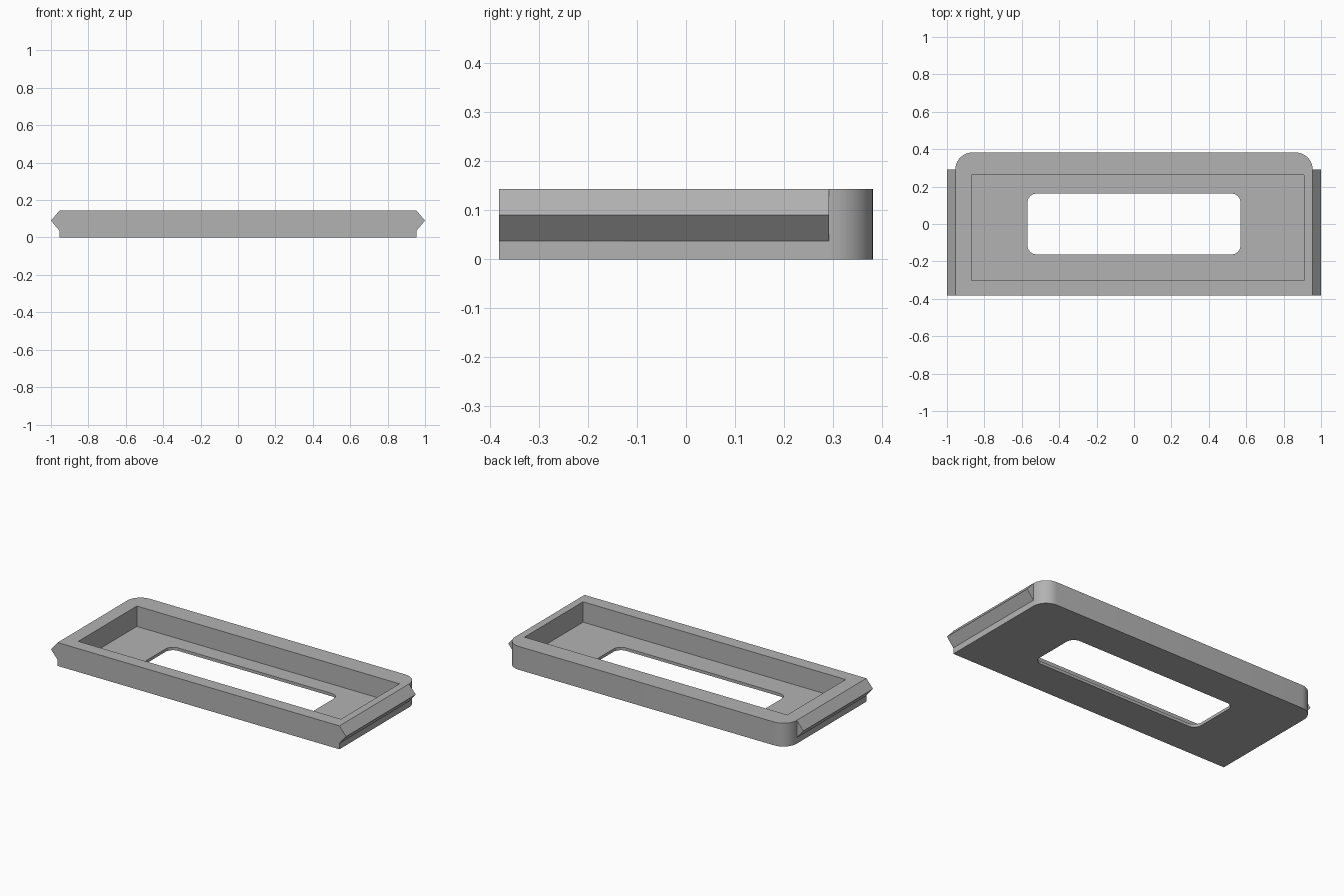
import bpy, bmesh, math
from mathutils import Vector

if "Cube" in bpy.data.objects:
    bpy.data.objects.remove(bpy.data.objects["Cube"])

HALF_X, HALF_Y, HEIGHT = 0.955, 0.382, 0.143
FLOOR = 0.018

grey = bpy.data.materials.new("plain grey")
grey.use_nodes = True
grey.diffuse_color = (0.45, 0.45, 0.45, 1)
grey.node_tree.nodes["Principled BSDF"].inputs["Base Color"].default_value = grey.diffuse_color


def prism(name, outline, sweep):
    """Closed solid made by sweeping a flat outline along a vector."""
    bm = bmesh.new()
    face = bm.faces.new([bm.verts.new(p) for p in outline])
    swept = bmesh.ops.extrude_face_region(bm, geom=[face], use_keep_orig=True)
    moved = [g for g in swept["geom"] if isinstance(g, bmesh.types.BMVert)]
    bmesh.ops.translate(bm, verts=moved, vec=Vector(sweep))
    bmesh.ops.recalc_face_normals(bm, faces=bm.faces)
    mesh = bpy.data.meshes.new(name)
    bm.to_mesh(mesh)
    bm.free()
    mesh.materials.append(grey)
    obj = bpy.data.objects.new(name, mesh)
    bpy.context.collection.objects.link(obj)
    return obj


def rounded_rect(x0, x1, y0, y1, z, front_r, back_r, steps=10):
    """Rectangle outline with separate front and back corner radii."""
    corners = [(x1, y1, -1, -1, back_r), (x0, y1, 1, -1, back_r),
               (x0, y0, 1, 1, front_r), (x1, y0, -1, 1, front_r)]
    points = []
    for i, (x, y, sx, sy, r) in enumerate(corners):
        for k in range(steps + 1 if r else 1):
            a = math.pi / 2 * (i + k / steps)
            points.append((x + r * (sx + math.cos(a)) if r else x,
                           y + r * (sy + math.sin(a)) if r else y, z))
    return points


def cut(target, cutter):
    mod = target.modifiers.new("cut", "BOOLEAN")
    mod.operation, mod.solver, mod.object = "DIFFERENCE", "EXACT", cutter
    bpy.context.view_layer.objects.active = target
    bpy.ops.object.modifier_apply(modifier=mod.name)
    bpy.data.objects.remove(cutter)


# Tray body: square front corners, rounded back corners
tray = prism("tray", rounded_rect(-HALF_X, HALF_X, -HALF_Y, HALF_Y, 0, 0, 0.09),
             (0, 0, HEIGHT))

# Open pocket and the rounded window through its floor
cut(tray, prism("pocket_cutter", rounded_rect(-0.87, 0.91, -0.303, 0.263, FLOOR, 0, 0),
                (0, 0, HEIGHT)))
cut(tray, prism("window_cutter", rounded_rect(-0.57, 0.57, -0.163, 0.163, -0.1, 0.05, 0.05),
                (0, 0, 0.2)))

# V-shaped slide rails along both sides
rails = []
for side, name in ((1, "left_rail"), (-1, "right_rail")):
    profile = [(side * x, -HALF_Y, z)
               for x, z in ((HALF_X, HEIGHT), (1, 0.09), (HALF_X, 0.037))]
    rails.append(prism(name, profile, (0, HALF_Y + 0.292, 0)))

# Smooth the round corners, keep every real edge sharp
bpy.ops.object.select_all(action="DESELECT")
for obj in [tray] + rails:
    obj.select_set(True)
bpy.context.view_layer.objects.active = tray
bpy.ops.object.shade_smooth_by_angle(angle=math.radians(25))
